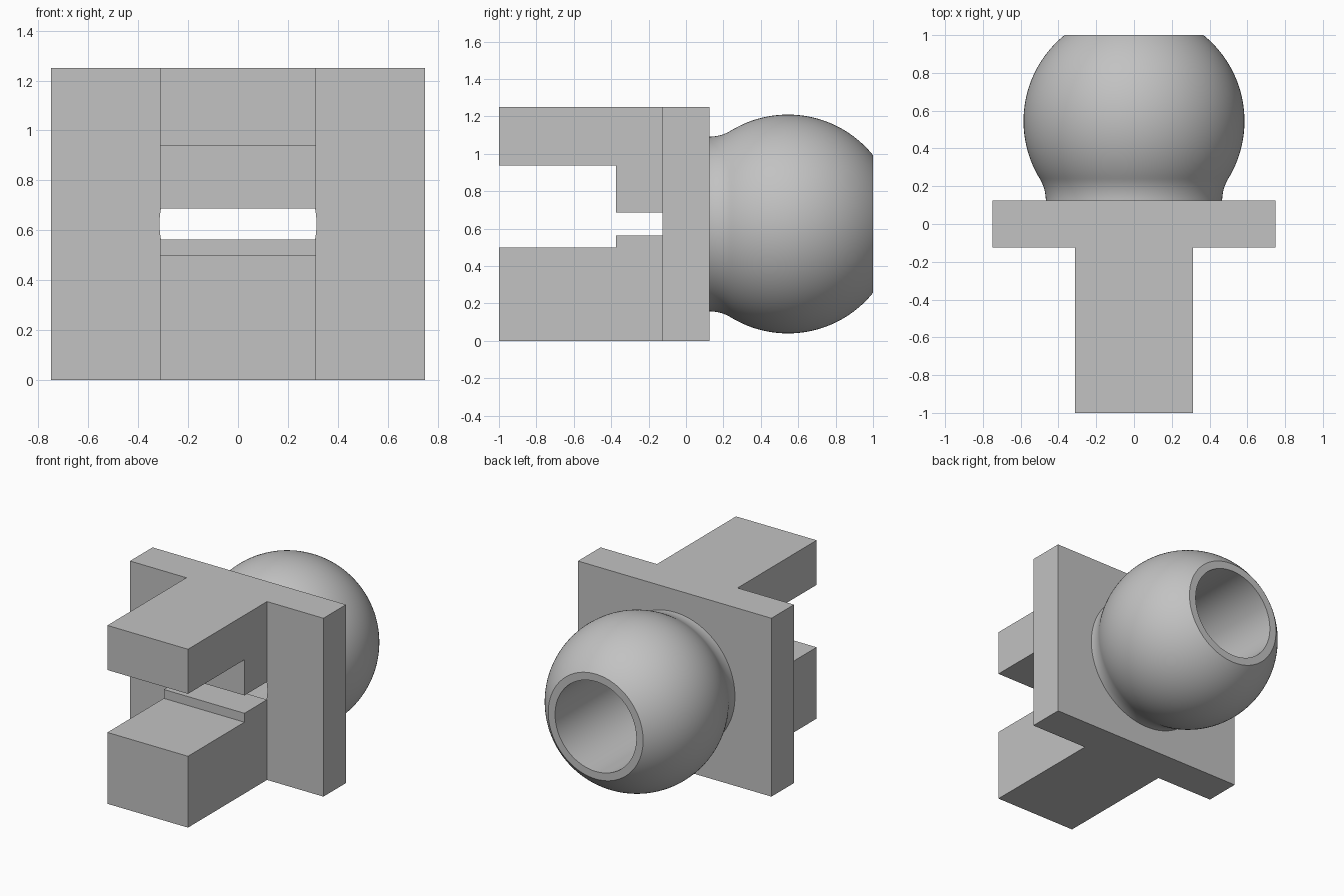
import bpy
import bmesh
from math import atan2, cos, pi, radians, sin, sqrt

if "Cube" in bpy.data.objects:
    bpy.data.objects.remove(bpy.data.objects["Cube"], do_unlink=True)

AXIS_Z = 0.625      # height of the ball and bore axis
BORE = 0.315
SEGMENTS = 128

grey = bpy.data.materials.new("plain grey")
grey.use_nodes = True
colour = (0.54, 0.54, 0.54, 1)
grey.diffuse_color = colour
grey.node_tree.nodes["Principled BSDF"].inputs["Base Color"].default_value = colour


def add_object(name, bm):
    bmesh.ops.recalc_face_normals(bm, faces=bm.faces)
    mesh = bpy.data.meshes.new(name)
    bm.to_mesh(mesh)
    bm.free()
    obj = bpy.data.objects.new(name, mesh)
    bpy.context.collection.objects.link(obj)
    mesh.materials.append(grey)
    return obj


def extrude_profile(name, profile, half_width):
    """Extrude a (y, z) outline along x."""
    bm = bmesh.new()
    face = bm.faces.new([bm.verts.new((-half_width, y, z)) for y, z in profile])
    side = bmesh.ops.extrude_face_region(bm, geom=[face])
    verts = [v for v in side["geom"] if isinstance(v, bmesh.types.BMVert)]
    bmesh.ops.translate(bm, verts=verts, vec=(2 * half_width, 0, 0))
    return add_object(name, bm)


def lathe(name, profile):
    """Spin a closed (radius, y) outline around the bore axis."""
    bm = bmesh.new()
    rings = []
    for i in range(SEGMENTS):
        a = 2 * pi * i / SEGMENTS
        rings.append([bm.verts.new((r * cos(a), y, AXIS_Z + r * sin(a)))
                      for r, y in profile])
    n = len(profile)
    for i, ring in enumerate(rings):
        after = rings[(i + 1) % SEGMENTS]
        for j in range(n):
            k = (j + 1) % n
            bm.faces.new((ring[j], ring[k], after[k], after[j]))
    return add_object(name, bm)


def smooth(obj):
    bpy.ops.object.select_all(action='DESELECT')
    obj.select_set(True)
    bpy.context.view_layer.objects.active = obj
    bpy.ops.object.shade_smooth_by_angle(angle=radians(30))


# Upper and lower jaws, stepped to a narrow slot at the back
extrude_profile("upper_jaw", [(-1, 1.25), (-1, 0.9375), (-0.375, 0.9375),
                              (-0.375, 0.6875), (-0.125, 0.6875), (-0.125, 1.25)], 0.3125)
extrude_profile("lower_jaw", [(-1, 0), (-1, 0.5), (-0.375, 0.5),
                              (-0.375, 0.5625), (-0.125, 0.5625), (-0.125, 0)], 0.3125)

# Mounting plate with the bore cut through it
plate = extrude_profile("plate", [(-0.125, 0), (0.125, 0),
                                  (0.125, 1.25), (-0.125, 1.25)], 0.75)
bpy.ops.mesh.primitive_cylinder_add(vertices=SEGMENTS, radius=BORE, depth=1,
                                    location=(0, 0, AXIS_Z), rotation=(pi / 2, 0, 0))
cutter = bpy.context.object
cutter.name = "bore_cutter"
cutter.hide_render = True
cutter.data.materials.append(grey)
cut = plate.modifiers.new("bore", 'BOOLEAN')
cut.operation = 'DIFFERENCE'
cut.solver = 'EXACT'
cut.object = cutter
bpy.ops.object.select_all(action='DESELECT')
plate.select_set(True)
bpy.context.view_layer.objects.active = plate
bpy.ops.object.modifier_apply(modifier=cut.name)
bpy.data.objects.remove(cutter, do_unlink=True)
smooth(plate)

# Hollow ball with a filleted neck and a flat rim
BALL_Y, BALL_R, NECK_Y, NECK_R = 0.545, 0.585, 0.125, 0.467
reach = BALL_Y - NECK_Y
fillet = (reach ** 2 + NECK_R ** 2 - BALL_R ** 2) / (2 * (BALL_R - NECK_R))
join = atan2(NECK_R + fillet, reach)
profile = []
for i in range(12):
    a = (pi / 2 - join) * i / 12
    profile.append((NECK_R + fillet * (1 - cos(a)), NECK_Y + fillet * sin(a)))
rim = atan2(sqrt(BALL_R ** 2 - (1 - BALL_Y) ** 2), 1 - BALL_Y)
start = pi - join
for i in range(49):
    a = start + (rim - start) * i / 48
    profile.append((BALL_R * sin(a), BALL_Y + BALL_R * cos(a)))
profile += [(BORE, 1), (BORE, NECK_Y)]
smooth(lathe("ball", profile))
